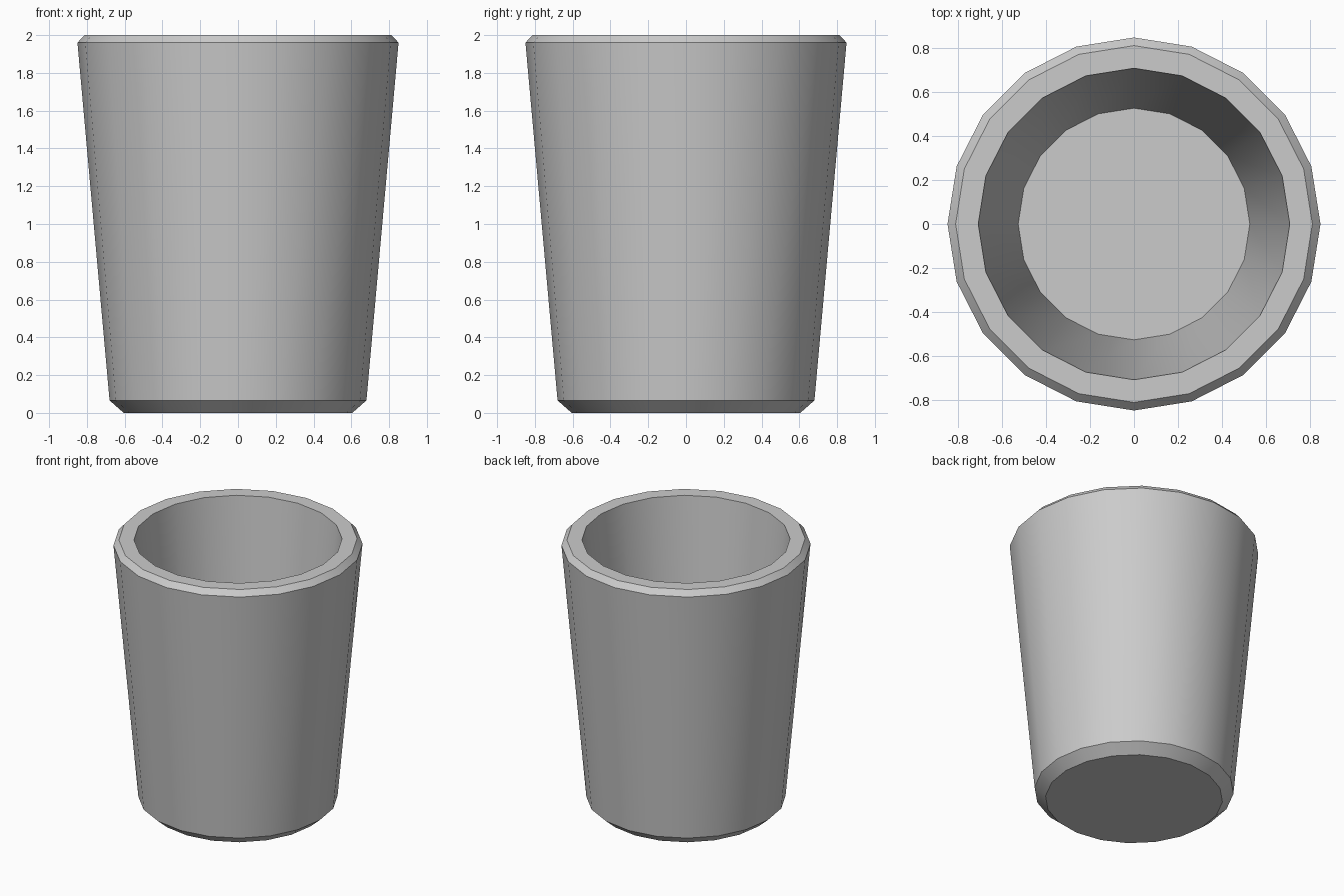
import bpy, bmesh, math

if "Cube" in bpy.data.objects:
    bpy.data.objects.remove(bpy.data.objects["Cube"])

SIDES = 20
# Profile from underside, up the outer wall, over the rim, down to the inner floor
PROFILE = [(0.605, 0.0), (0.68, 0.066), (0.85, 1.96), (0.813, 2.0),
           (0.71, 2.0), (0.528, 0.12)]


def ring(bm, r, z):
    step = 2 * math.pi / SIDES
    return [bm.verts.new((r * math.cos(i * step), r * math.sin(i * step), z))
            for i in range(SIDES)]


# Hollow tapered cup
bm = bmesh.new()
rings = [ring(bm, r, z) for r, z in PROFILE]
for a, b in zip(rings, rings[1:]):
    for i in range(SIDES):
        j = (i + 1) % SIDES
        bm.faces.new((a[i], a[j], b[j], b[i]))
bm.faces.new(rings[0][::-1])   # underside
bm.faces.new(rings[-1])        # inner floor

mesh = bpy.data.meshes.new("cup")
bm.to_mesh(mesh)
bm.free()
cup = bpy.data.objects.new("cup", mesh)
bpy.context.collection.objects.link(cup)

# Smooth walls, crisp chamfers
bpy.context.view_layer.objects.active = cup
cup.select_set(True)
bpy.ops.object.shade_smooth_by_angle(angle=math.radians(30))
